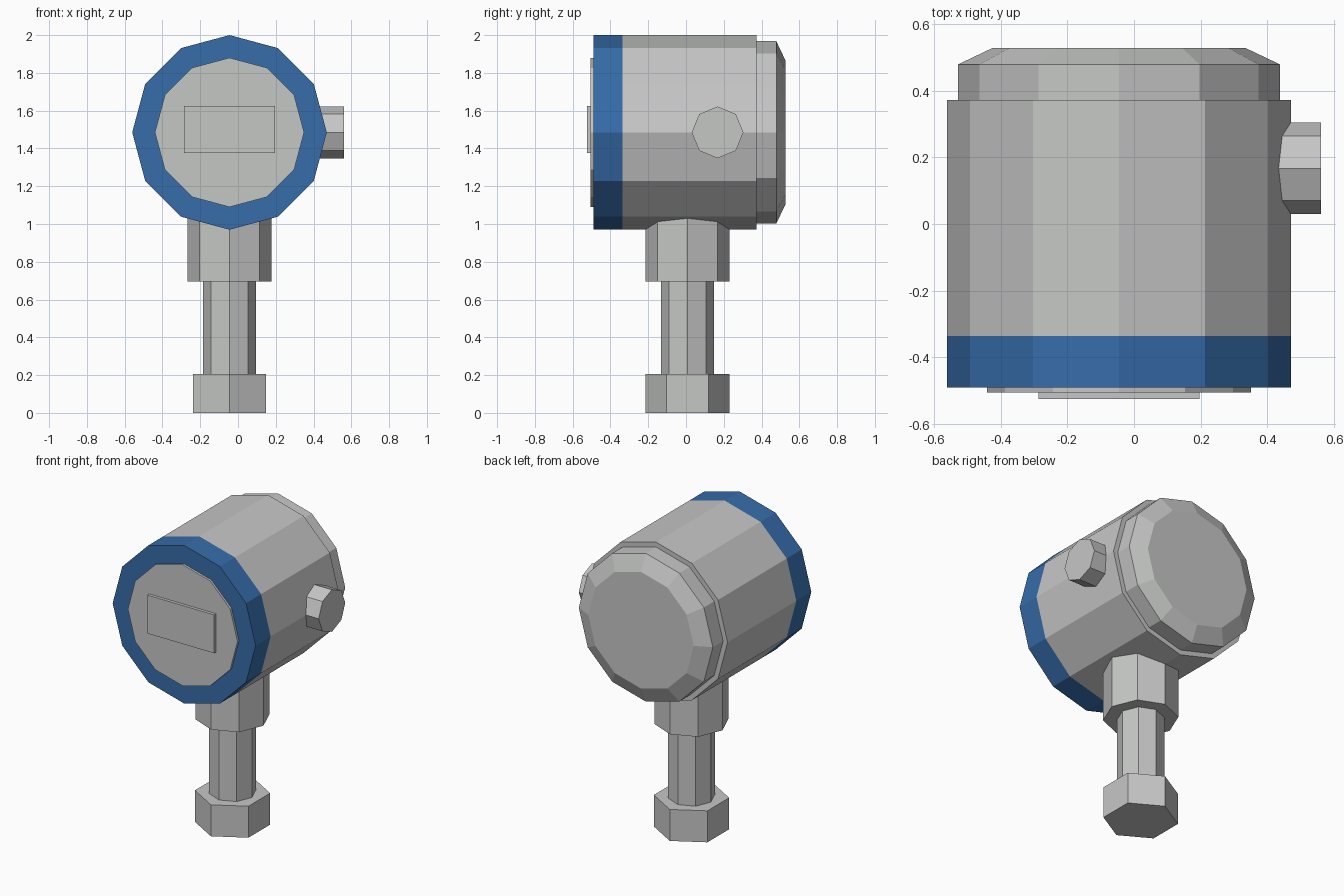
import bpy, bmesh, math
from mathutils import Vector

if "Cube" in bpy.data.objects:
    bpy.data.objects.remove(bpy.data.objects["Cube"])

CX, CY, CZ = -0.045, 0.008, 1.485   # stem axis (CX, CY) and housing axis (CX, CZ)


def material(name, rgb):
    m = bpy.data.materials.new(name)
    m.diffuse_color = (*rgb, 1)
    m.use_nodes = True
    m.node_tree.nodes["Principled BSDF"].inputs["Base Color"].default_value = m.diffuse_color
    return m


GREY = material("light grey metal", (0.56, 0.57, 0.56))
BLUE = material("blue band", (0.037, 0.15, 0.40))


def finish(name, bm, mat):
    bmesh.ops.recalc_face_normals(bm, faces=bm.faces)
    me = bpy.data.meshes.new(name)
    bm.to_mesh(me)
    bm.free()
    me.materials.append(mat)
    ob = bpy.data.objects.new(name, me)
    bpy.context.collection.objects.link(ob)
    return ob


def prism(name, axis, sides, centre, profile, mat=GREY, start=0.0):
    """Loft regular polygons along an axis; profile = [(position, radius)...]."""
    a = "xyz".index(axis)
    u, v = [i for i in range(3) if i != a]
    bm = bmesh.new()
    rings = []
    for pos, r in profile:
        ring = []
        for i in range(sides):
            t = start + 2 * math.pi * i / sides
            p = Vector((0, 0, 0))
            p[a] = pos
            p[u] = centre[0] + r * math.cos(t)
            p[v] = centre[1] + r * math.sin(t)
            ring.append(bm.verts.new(p))
        rings.append(ring)
    for lo, hi in zip(rings, rings[1:]):
        for i in range(sides):
            j = (i + 1) % sides
            bm.faces.new((lo[i], lo[j], hi[j], hi[i]))
    bm.faces.new(rings[0])
    bm.faces.new(rings[-1])
    return finish(name, bm, mat)


# Stem parts
prism("base_nut", "z", 6, (CX, CY), [(0, 0.223), (0.205, 0.223)], start=math.pi / 2)
prism("stem", "z", 8, (CX, CY), [(0.205, 0.14), (0.695, 0.14)])
prism("neck_collar", "z", 8, (CX, CY), [(0.695, 0.223), (1.06, 0.223)])

# Round housing with blue front bezel
prism("housing", "y", 12, (CX, CZ), [(-0.335, 0.515), (0.372, 0.515)])
prism("front_bezel", "y", 12, (CX, CZ), [(-0.49, 0.515), (-0.335, 0.515)], BLUE)

# Bevelled rear cap
prism("rear_cap", "y", 12, (CX, CZ), [(0.372, 0.483), (0.478, 0.483), (0.527, 0.38)])

# Front dial and display plate
prism("dial_face", "y", 12, (CX, CZ), [(-0.505, 0.395), (-0.49, 0.395)])
bm = bmesh.new()
bmesh.ops.create_cube(bm, size=1)
bmesh.ops.scale(bm, vec=(0.482, 0.022, 0.25), verts=bm.verts)
bmesh.ops.translate(bm, vec=(CX, -0.514, 1.5), verts=bm.verts)
finish("display_plate", bm, GREY)

# Cable port on the right side
prism("cable_port", "x", 8, (0.167, CZ), [(0.40, 0.137), (0.56, 0.137)])
